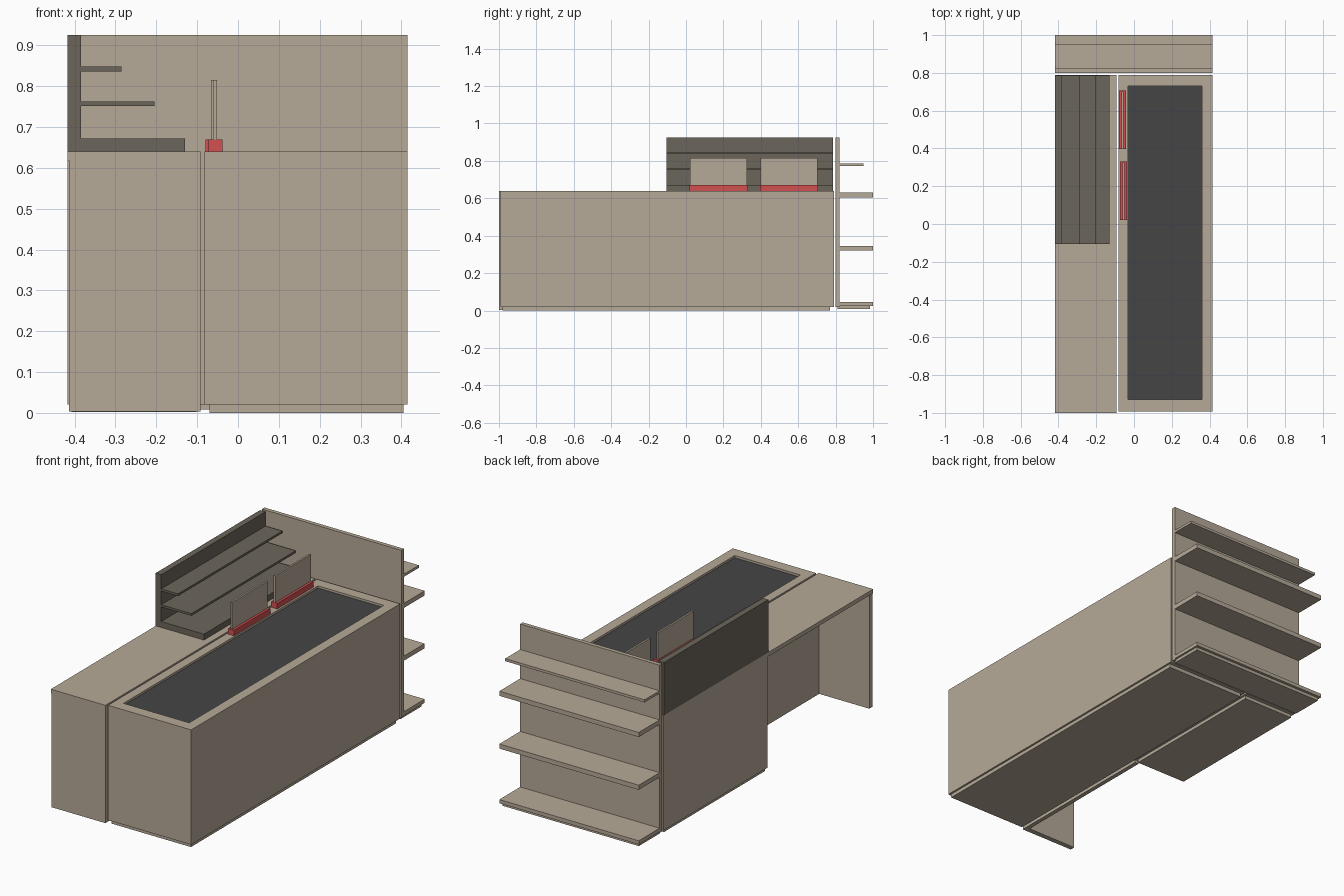
import bpy
import bmesh

cube = bpy.data.objects.get("Cube")
if cube:
    bpy.data.objects.remove(cube, do_unlink=True)


def material(name, rgb):
    mat = bpy.data.materials.new(name)
    mat.use_nodes = True
    mat.diffuse_color = (*rgb, 1)
    mat.node_tree.nodes["Principled BSDF"].inputs["Base Color"].default_value = (*rgb, 1)
    return mat


beige = material("beige laminate", (0.47, 0.40, 0.315))
olive = material("dark olive laminate", (0.15, 0.132, 0.104))
charcoal = material("charcoal inlay", (0.06, 0.06, 0.062))
red = material("red plastic", (0.65, 0.08, 0.08))


def finish(bm, name, *mats):
    mesh = bpy.data.meshes.new(name)
    bm.to_mesh(mesh)
    bm.free()
    for mat in mats:
        mesh.materials.append(mat)
    obj = bpy.data.objects.new(name, mesh)
    bpy.context.collection.objects.link(obj)
    return obj


def box_mesh(x, y, z):
    bm = bmesh.new()
    bmesh.ops.create_cube(bm, size=1)
    for v in bm.verts:
        v.co = [r[0] if c < 0 else r[1] for c, r in zip(v.co, (x, y, z))]
    return bm


def box(name, mat, x, y, z):
    return finish(box_mesh(x, y, z), name, mat)


LEFT, RIGHT = -0.418, 0.415
TOP, FOOT = 0.64, 0.02

# Large counter with a sunken inlay on top
bm = box_mesh((-0.082, RIGHT), (-0.992, 0.79), (FOOT, TOP))
bm.normal_update()
lid = next(f for f in bm.faces if f.normal.z > 0.9)
bmesh.ops.inset_region(bm, faces=[lid], thickness=0.05)
for v in lid.verts:
    v.co.x = -0.033 if v.co.x < 0.1 else 0.36
    v.co.y = -0.93 if v.co.y < 0 else 0.73
floor = bmesh.ops.extrude_face_region(bm, geom=[lid])["geom"]
if lid.is_valid:
    bm.faces.remove(lid)
for item in floor:
    if isinstance(item, bmesh.types.BMVert):
        item.co.z -= 0.012
    elif isinstance(item, bmesh.types.BMFace):
        item.material_index = 1
bmesh.ops.recalc_face_normals(bm, faces=bm.faces)
finish(bm, "counter", beige, charcoal)
box("counter_plinth", beige, (-0.07, 0.405), (-0.98, 0.77), (0, FOOT))

# Desk: top, end panel, modesty panel and rear cabinet
DESK_IN = -0.092
box("desk_top", beige, (LEFT, DESK_IN), (-1, 0.79), (TOP - 0.022, TOP))
box("desk_end_panel", beige, (LEFT + 0.004, DESK_IN), (-1, -0.972), (0.004, TOP - 0.022))
box("desk_modesty_panel", beige, (-0.115, DESK_IN), (-0.972, -0.1), (0.004, TOP - 0.022))
box("desk_cabinet", beige, (LEFT, DESK_IN), (-0.1, 0.79), (FOOT, TOP - 0.022))
box("desk_cabinet_plinth", beige, (LEFT + 0.01, DESK_IN - 0.01), (-0.09, 0.77), (0.002, FOOT))

# Dark stepped shelf unit on the desk
DEPTH = (-0.105, 0.785)
box("rack_back", olive, (LEFT, -0.385), DEPTH, (TOP, 0.925))
for name, edge, low, high in (("base", -0.13, TOP, 0.672),
                              ("lower_shelf", -0.205, 0.751, 0.763),
                              ("upper_shelf", -0.285, 0.836, 0.848)):
    box("rack_" + name, olive, (-0.385, edge), DEPTH, (low, high))

# Rear panel with display shelves
box("rear_panel", beige, (LEFT, RIGHT), (0.80, 0.822), (FOOT, 0.925))
for i, (edge, low, high) in enumerate(((1.0, 0.025, 0.045), (1.0, 0.32, 0.345),
                                       (1.0, 0.605, 0.63), (0.95, 0.773, 0.787))):
    box(f"rear_shelf_{i + 1}", beige, (LEFT, RIGHT), (0.822, edge), (low, high))
box("rear_plinth", beige, (LEFT + 0.01, RIGHT - 0.01), (0.81, 0.985), (0.008, 0.025))

# Upright cards in red holders
for side, x, y in (("front", -0.056, 0.02), ("rear", -0.061, 0.396)):
    box(side + "_card_holder", red, (x - 0.018, x + 0.018), (y, y + 0.31), (TOP, 0.67))
    box(side + "_card", beige, (x - 0.005, x + 0.005), (y + 0.002, y + 0.306), (0.67, 0.815))
